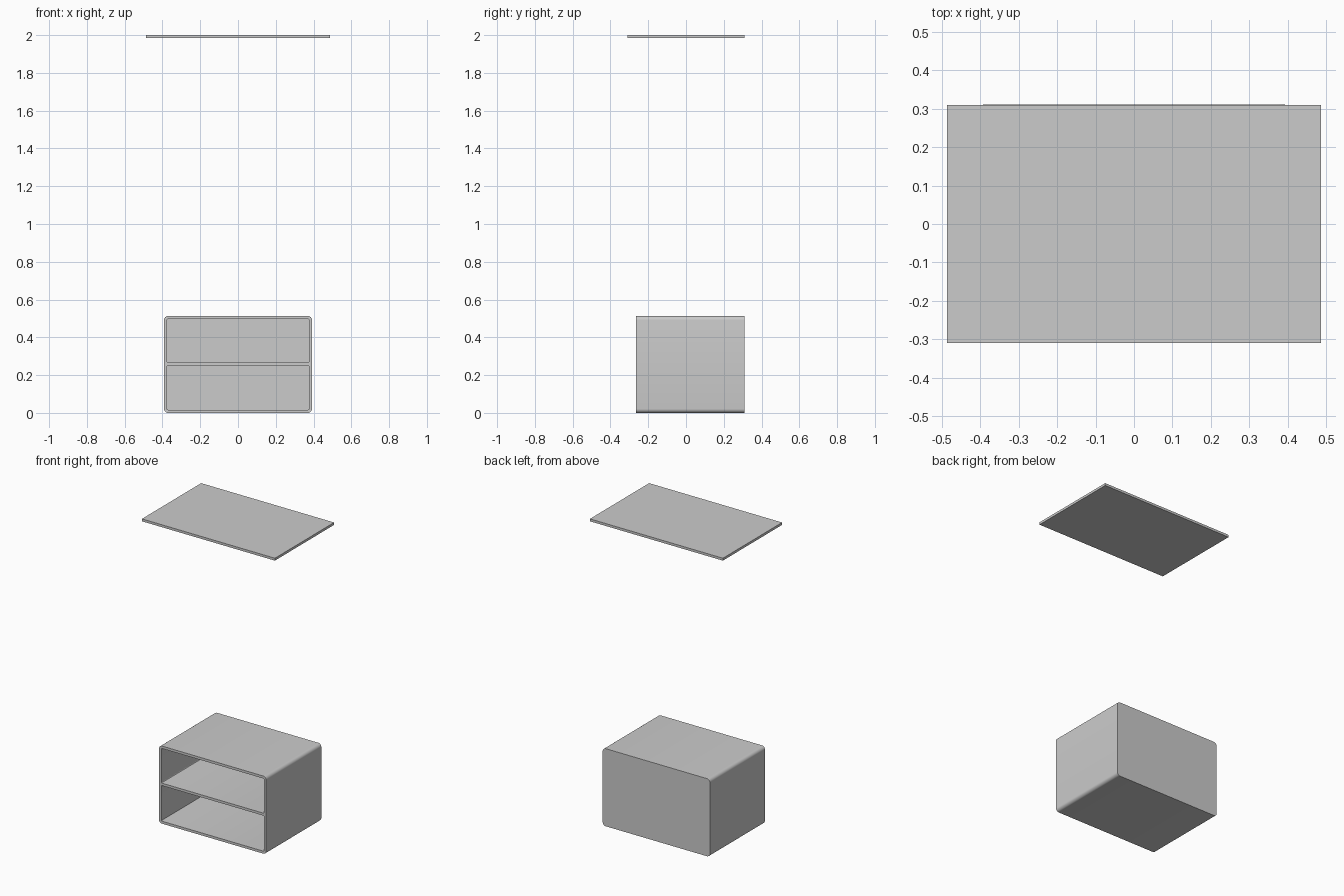
import bpy
import math

if "Cube" in bpy.data.objects:
    bpy.data.objects.remove(bpy.data.objects["Cube"])

W, H = 0.392, 0.513           # cabinet half width, height
FRONT, BACK = -0.265, 0.31    # cabinet depth range
WALL = 0.0165


def rounded_prism(name, x, z0, z1, y0, y1, r, steps=6):
    """Rounded rectangle in the xz plane, swept from y0 to y1."""
    prof = []
    corners = [(x - r, z1 - r), (-x + r, z1 - r), (-x + r, z0 + r), (x - r, z0 + r)]
    for i, (cx, cz) in enumerate(corners):
        for s in range(steps + 1):
            a = math.pi / 2 * (i + s / steps)
            prof.append((cx + r * math.cos(a), cz + r * math.sin(a)))
    n = len(prof)
    verts = [(px, y, pz) for y in (y0, y1) for px, pz in prof]
    faces = [tuple(reversed(range(n))), tuple(range(n, 2 * n))]
    faces += [(i, (i + 1) % n, n + (i + 1) % n, n + i) for i in range(n)]
    faces = [f[::-1] for f in faces]
    me = bpy.data.meshes.new(name)
    me.from_pydata(verts, [], faces)
    me.validate()
    ob = bpy.data.objects.new(name, me)
    bpy.context.collection.objects.link(ob)
    return ob


# Cabinet shell with rounded long edges
cabinet = rounded_prism("cabinet", W, 0, H, FRONT, BACK, 0.022)

# Two open compartments, leaving a middle shelf and a closed back
mid = H / 2 + 0.003
spans = {"lower": (WALL, mid - WALL / 2), "upper": (mid + WALL / 2, H - WALL)}
for level, (z0, z1) in spans.items():
    cutter = rounded_prism(level + "_cutter", W - WALL, z0, z1,
                           FRONT - 0.1, BACK - WALL, 0.005, 3)
    cutter.hide_render = True
    bpy.context.view_layer.objects.active = cabinet
    mod = cabinet.modifiers.new(level + "_opening", 'BOOLEAN')
    mod.operation = 'DIFFERENCE'
    mod.solver = 'EXACT'
    mod.object = cutter
    bpy.ops.object.modifier_apply(modifier=mod.name)
    bpy.data.objects.remove(cutter)

bpy.ops.object.select_all(action='DESELECT')
cabinet.select_set(True)
bpy.context.view_layer.objects.active = cabinet
bpy.ops.object.shade_smooth_by_angle(angle=math.radians(30))

# Flat panel floating above
bpy.ops.mesh.primitive_cube_add(size=1, location=(0, 0, 1.992))
panel = bpy.context.object
panel.name = "top_panel"
panel.scale = (0.972, 0.618, 0.016)
bpy.ops.object.transform_apply(location=False, rotation=False, scale=True)
